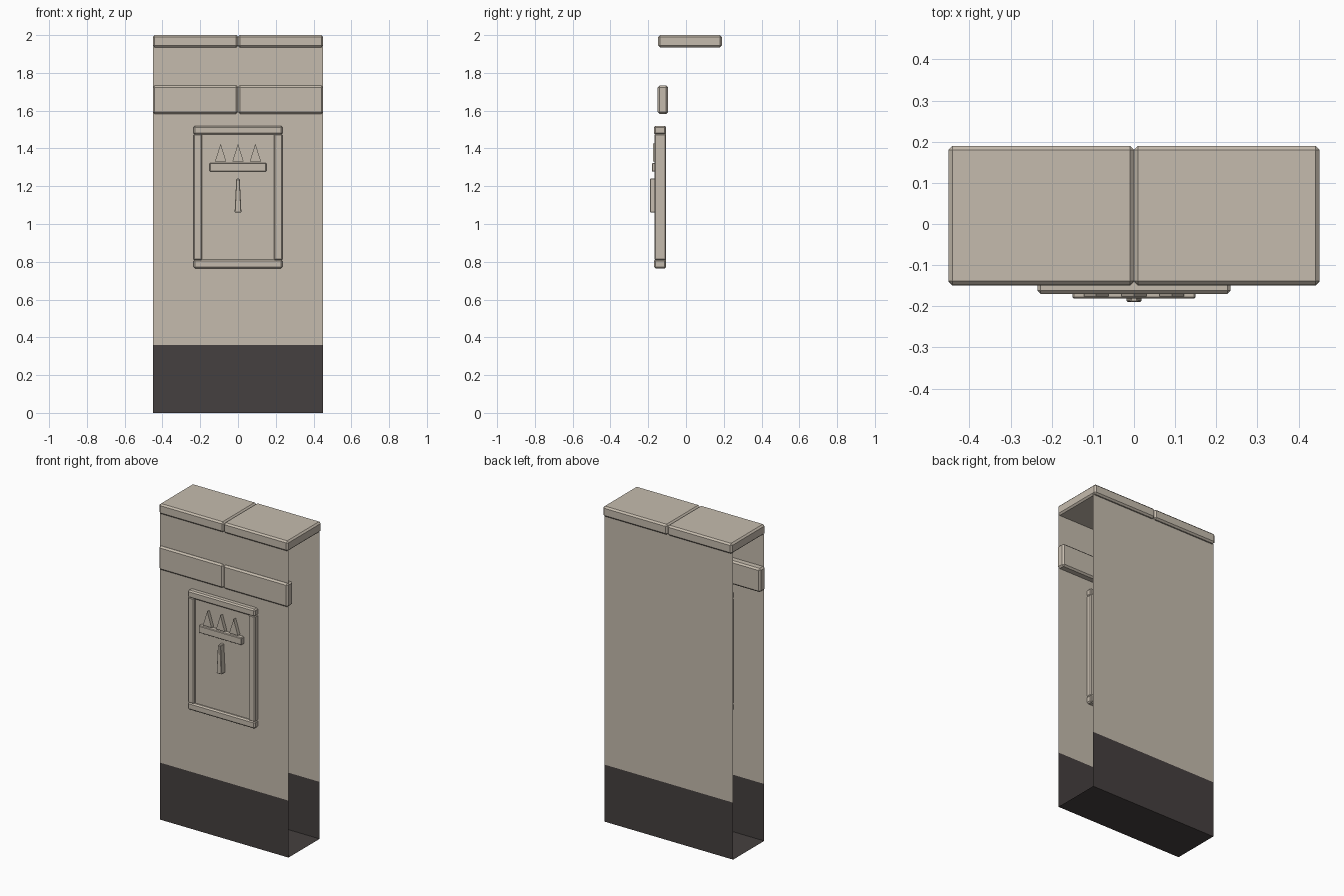
import bpy, bmesh

if "Cube" in bpy.data.objects:
    bpy.data.objects.remove(bpy.data.objects["Cube"])


def material(name, rgb):
    m = bpy.data.materials.new(name)
    m.diffuse_color = (*rgb, 1)
    m.use_nodes = True
    m.node_tree.nodes["Principled BSDF"].inputs["Base Color"].default_value = m.diffuse_color
    return m


STONE = material("warm_stone", (0.56, 0.50, 0.42))
DARK = material("dark_plinth", (0.060, 0.051, 0.050))


def make_object(name, bm, mats):
    me = bpy.data.meshes.new(name)
    bm.to_mesh(me)
    bm.free()
    for m in mats:
        me.materials.append(m)
    ob = bpy.data.objects.new(name, me)
    bpy.context.collection.objects.link(ob)
    return ob


def prism(name, outline, y0, y1, bevel=0.0):
    """Extrude an (x, z) outline from y0 (front) to y1, with chamfered edges."""
    bm = bmesh.new()
    face = bm.faces.new([bm.verts.new((x, y0, z)) for x, z in outline])
    ext = bmesh.ops.extrude_face_region(bm, geom=[face])
    moved = [g for g in ext["geom"] if isinstance(g, bmesh.types.BMVert)]
    bmesh.ops.translate(bm, verts=moved, vec=(0, y1 - y0, 0))
    bmesh.ops.recalc_face_normals(bm, faces=bm.faces)
    if bevel:
        bmesh.ops.bevel(bm, geom=bm.edges[:], offset=bevel, segments=1,
                        affect='EDGES', profile=0.5)
    return make_object(name, bm, [STONE])


def block(name, x0, x1, y0, y1, z0, z1, bevel=0.0):
    return prism(name, [(x0, z0), (x1, z0), (x1, z1), (x0, z1)], y0, y1, bevel)


W = 0.45            # half width of the wall
FRONT, BACK = -0.138, 0.172
PLINTH, TOP = 0.36, 1.94

# Wall shell: thin front and back sheets joined by a floor, open at the ends
bm = bmesh.new()
profile = [(FRONT, TOP), (FRONT, PLINTH), (FRONT, 0),
           (BACK, 0), (BACK, PLINTH), (BACK, TOP)]
rows = [[bm.verts.new((x, y, z)) for x in (-W, W)] for y, z in profile]
for a, b in zip(rows, rows[1:]):
    f = bm.faces.new((a[0], b[0], b[1], a[1]))
    f.material_index = 1 if f.calc_center_median().z < PLINTH else 0
make_object("wall_shell", bm, [STONE, DARK])

# Coping stones on top and band stones on the front, one pair each
for side, x0, x1 in (("left", -W - 0.001, 0), ("right", 0, W + 0.001)):
    block("coping_" + side, x0, x1, -0.148, 0.19, 1.935, 2.0, 0.01)
    block("band_" + side, x0, x1, -0.15, -0.095, 1.583, 1.733, 0.01)

# Framed plaque
block("plaque_board", -0.23, 0.23, -0.154, -0.106, 0.77, 1.515)
block("plaque_top_rail", -0.235, 0.235, -0.17, -0.105, 1.473, 1.52, 0.008)
block("plaque_bottom_rail", -0.235, 0.235, -0.17, -0.105, 0.765, 0.812, 0.008)
for side, s in (("left", -1), ("right", 1)):
    xs = sorted((s * 0.235, s * 0.19))
    block("plaque_stile_" + side, *xs, -0.168, -0.105, 0.808, 1.477, 0.006)

# Raised ornament: bar, three spikes and a tapered stem
block("ornament_bar", -0.15, 0.15, -0.181, -0.15, 1.277, 1.323, 0.004)
for i in (-1, 0, 1):
    x = i * 0.092
    prism("ornament_spike", [(x - 0.03, 1.33), (x + 0.03, 1.33), (x, 1.425)],
          -0.176, -0.15)
prism("ornament_stem", [(-0.018, 1.06), (0.018, 1.06), (0.009, 1.24), (-0.009, 1.24)],
      -0.19, -0.15, 0.003)
